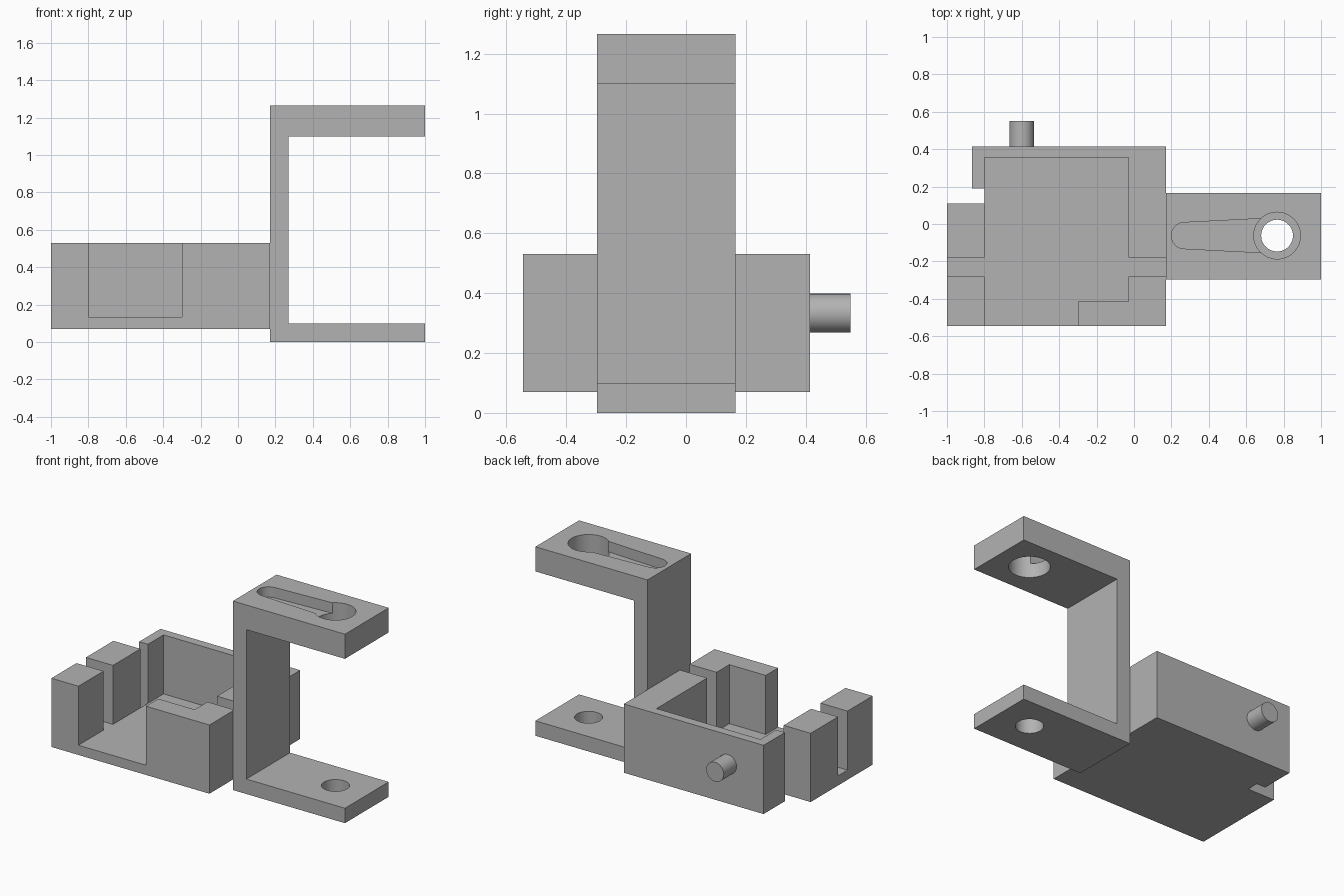
import bpy, bmesh, math
from mathutils import Vector

old = bpy.data.objects.get("Cube")
if old:
    bpy.data.objects.remove(old, do_unlink=True)

grey = bpy.data.materials.new("plain grey")
grey.use_nodes = True
colour = (0.45, 0.45, 0.45, 1)
grey.diffuse_color = colour
grey.node_tree.nodes["Principled BSDF"].inputs["Base Color"].default_value = colour


def prism(name, points, push):
    """Extrude a closed 3D outline along a vector."""
    bm = bmesh.new()
    face = bm.faces.new([bm.verts.new(p) for p in points])
    out = bmesh.ops.extrude_face_region(bm, geom=[face])
    moved = [v for v in out["geom"] if isinstance(v, bmesh.types.BMVert)]
    bmesh.ops.translate(bm, verts=moved, vec=Vector(push))
    bmesh.ops.recalc_face_normals(bm, faces=bm.faces)
    mesh = bpy.data.meshes.new(name)
    bm.to_mesh(mesh)
    bm.free()
    mesh.materials.append(grey)
    ob = bpy.data.objects.new(name, mesh)
    bpy.context.collection.objects.link(ob)
    return ob


def plan(name, outline, low, high):
    return prism(name, [(x, y, low) for x, y in outline], (0, 0, high - low))


def arc(cx, cy, r, start=0, end=360, n=48):
    full = end - start == 360
    steps = n if full else n + 1
    angles = [math.radians(start + (end - start) * i / n) for i in range(steps)]
    return [(cx + r * math.cos(a), cy + r * math.sin(a)) for a in angles]


def cut(target, cutter):
    cutter.hide_render = True
    mod = target.modifiers.new("cut", 'BOOLEAN')
    mod.operation = 'DIFFERENCE'
    mod.solver = 'EXACT'
    mod.object = cutter
    bpy.context.view_layer.objects.active = target
    bpy.ops.object.modifier_apply(modifier=mod.name)
    bpy.data.objects.remove(cutter, do_unlink=True)


def smooth(ob):
    bpy.ops.object.select_all(action='DESELECT')
    ob.select_set(True)
    bpy.context.view_layer.objects.active = ob
    bpy.ops.object.shade_smooth_by_angle(angle=math.radians(30))


# Open tray with a stepped rear corner
tray = plan("tray", [(-1, -.545), (.17, -.545), (.17, .415), (-.865, .415),
                     (-.865, .19), (-.8, .19), (-.8, .11), (-1, .11)], .07, .53)

# Pocket, front opening and the two side slots
cut(tray, plan("pocket", [(-.8, -.6), (-.3, -.6), (-.3, -.415), (-.03, -.415),
                          (-.03, -.28), (.2, -.28), (.2, -.18), (-.03, -.18),
                          (-.03, .355), (-.8, .355), (-.8, -.18), (-1.1, -.18),
                          (-1.1, -.28), (-.8, -.28)], .135, .6))

# C-shaped bracket
side = [(.17, 0), (1, 0), (1, .1), (.27, .1), (.27, 1.1), (1, 1.1), (1, 1.265), (.17, 1.265)]
bracket = prism("bracket", [(x, -.297, z) for x, z in side], (0, .462, 0))

# Screw holes and the tapered recess in the top arm
hx, hy = .765, -.062
cut(bracket, plan("lower_hole", arc(hx, hy, .085), -.1, .2))
cut(bracket, plan("upper_hole", arc(hx, hy, .125), 1, 1.4))
cut(bracket, plan("recess", arc(.27, hy, .07, 94, 266, 24)
                  + [(.72, hy - .093), (.72, hy + .093)], 1.195, 1.4))
smooth(bracket)

# Peg on the back wall
peg = prism("peg", [(x, .41, z) for x, z in arc(-.6, .333, .065)], (0, .14, 0))
smooth(peg)
